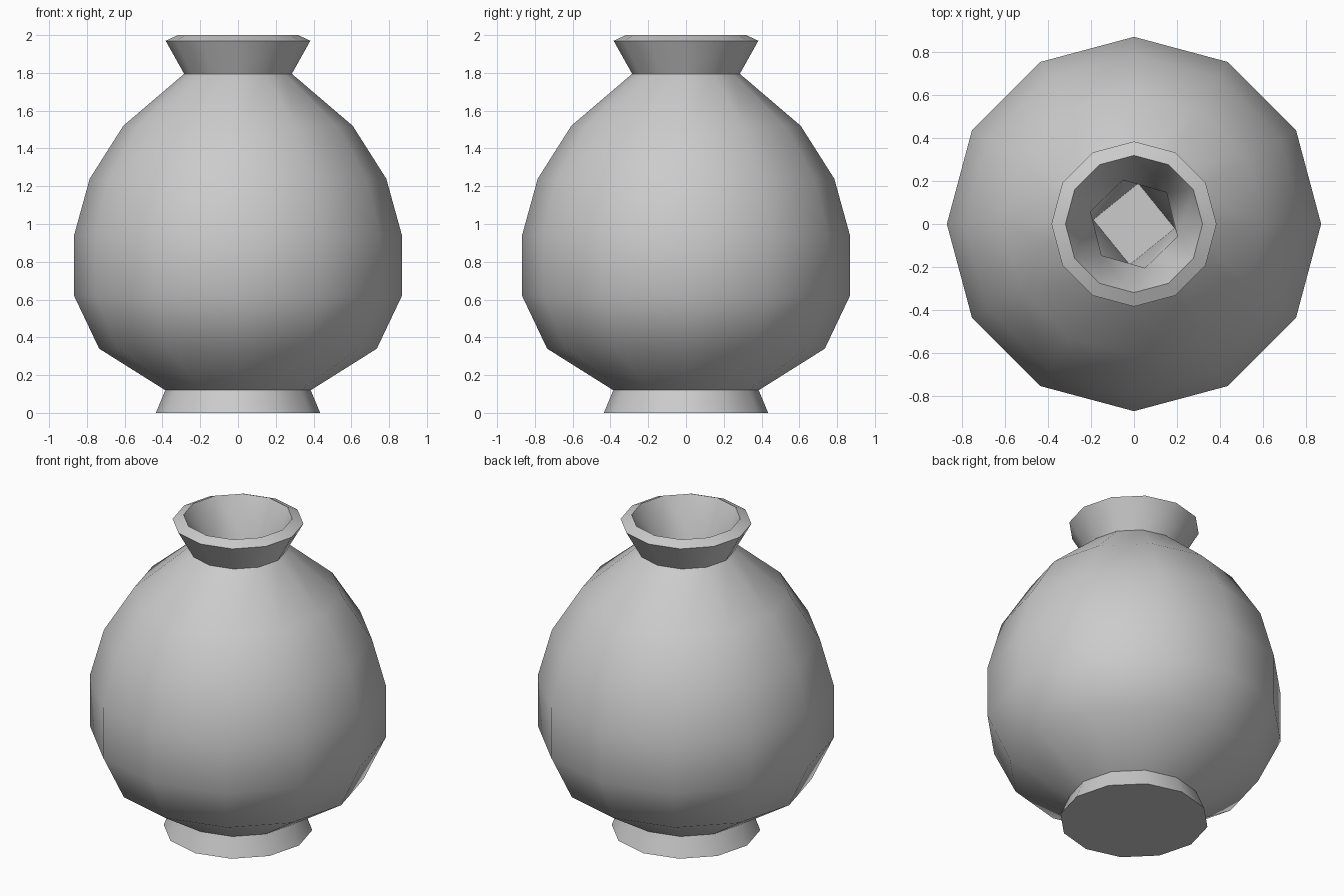
import bpy
import bmesh
from math import cos, sin, radians, tau

default = bpy.data.objects.get("Cube")
if default:
    bpy.data.objects.remove(default, do_unlink=True)

# One plain clay colour
clay = bpy.data.materials.new("pale_grey_clay")
clay.use_nodes = True
COLOUR = (0.6, 0.6, 0.6, 1)
clay.diffuse_color = COLOUR
clay.node_tree.nodes["Principled BSDF"].inputs["Base Color"].default_value = COLOUR


def ring(bm, sides, radius, z, turn=0):
    start = radians(turn)
    return [bm.verts.new((radius * cos(start + tau * i / sides),
                          radius * sin(start + tau * i / sides), z))
            for i in range(sides)]


def bridge(bm, low, high):
    """Join two rings, with quads if they match and triangles if they do not."""
    n, m = len(low), len(high)
    if n == m:
        for i in range(n):
            j = (i + 1) % n
            bm.faces.new((low[i], low[j], high[j], high[i]))
        return
    i = j = 0
    while i < n or j < m:
        a, b = low[i % n], high[j % m]
        if j == m or (i < n and (i + 0.5) / n < (j + 0.5) / m):
            i += 1
            bm.faces.new((a, low[i % n], b))
        else:
            j += 1
            bm.faces.new((a, high[j % m], b))


SIDES = 12
bm = bmesh.new()

# Foot, belly, shoulder and flared neck, up to the inner lip
outside = [(0.435, 0), (0.385, 0.12), (0.735, 0.34), (0.868, 0.62),
           (0.868, 0.94), (0.785, 1.24), (0.607, 1.52), (0.285, 1.795),
           (0.383, 1.97), (0.318, 2)]
rings = [ring(bm, SIDES, r, z) for r, z in outside]

# Inside: the mouth funnels to a coarse throat and a small floor
rings.append(ring(bm, 6, 0.21, 1.76, -16))
rings.append(ring(bm, 4, 0.19, 0.2, -6))
for low, high in zip(rings, rings[1:]):
    bridge(bm, low, high)
bm.faces.new(rings[0])
bm.faces.new(rings[-1])
bmesh.ops.recalc_face_normals(bm, faces=bm.faces)

mesh = bpy.data.meshes.new("vase")
bm.to_mesh(mesh)
bm.free()
mesh.materials.append(clay)
vase = bpy.data.objects.new("vase", mesh)
bpy.context.collection.objects.link(vase)

# Smooth belly with crisp foot, neck and lip
bpy.ops.object.select_all(action="DESELECT")
vase.select_set(True)
bpy.context.view_layer.objects.active = vase
bpy.ops.object.shade_smooth_by_angle(angle=radians(40))
